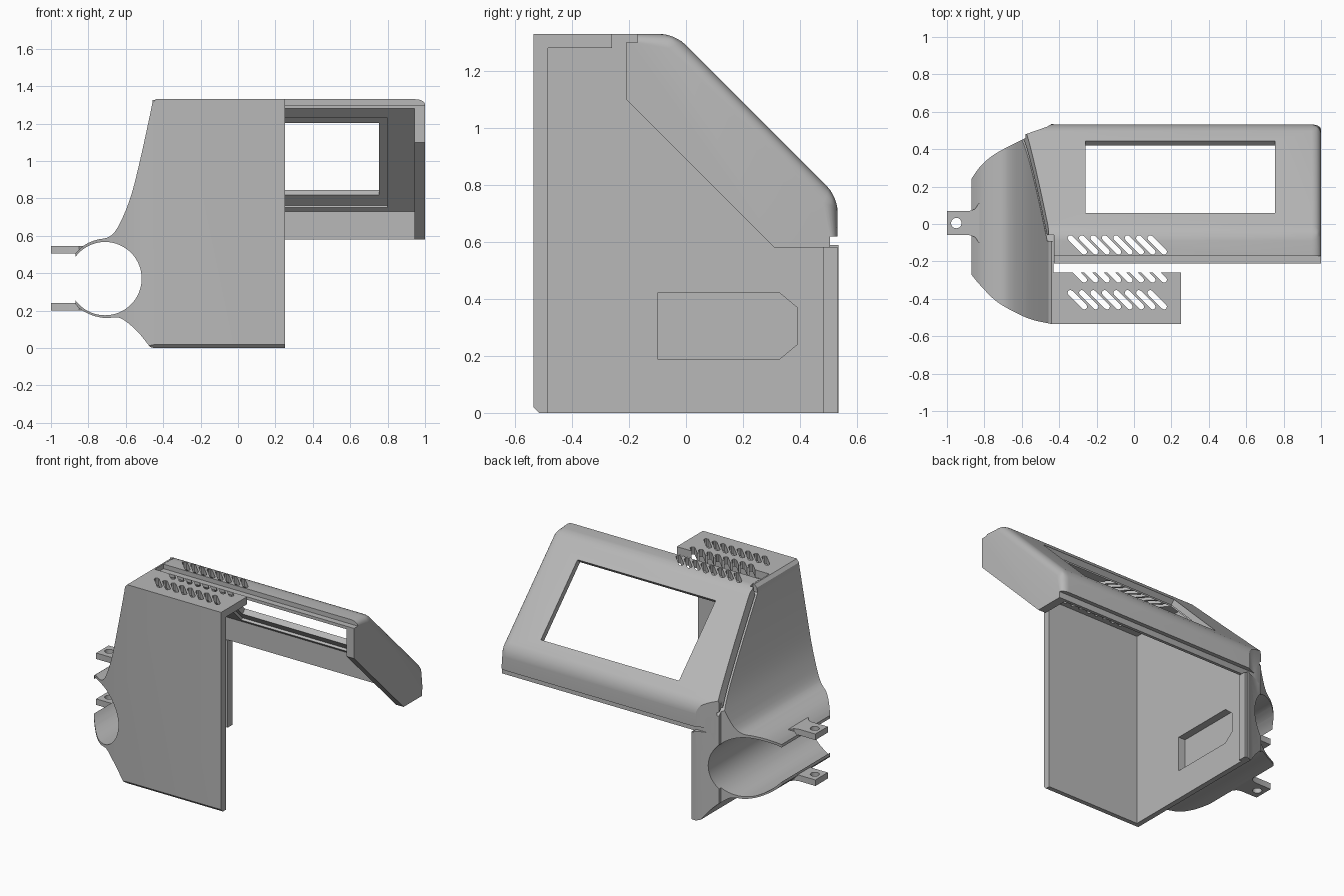
import bpy, bmesh, math
from mathutils import Vector

cube = bpy.data.objects.get("Cube")
if cube:
    bpy.data.objects.remove(cube)

grey = bpy.data.materials.new("plain grey")
grey.use_nodes = True
COLOUR = (0.48, 0.48, 0.48, 1)
grey.diffuse_color = COLOUR
grey.node_tree.nodes["Principled BSDF"].inputs["Base Color"].default_value = COLOUR


def place(axis, p, t):
    return {"x": (t, p[0], p[1]), "y": (p[0], t, p[1]), "z": (p[0], p[1], t)}[axis]


def prism(name, outlines, axis, a, b):
    """Extrude one or more closed outlines along an axis from a to b."""
    if not isinstance(outlines[0][0], (tuple, list)):
        outlines = [outlines]
    bm = bmesh.new()
    for pts in outlines:
        lo = [bm.verts.new(place(axis, p, a)) for p in pts]
        hi = [bm.verts.new(place(axis, p, b)) for p in pts]
        bm.faces.new(lo)
        bm.faces.new(hi[::-1])
        for i in range(len(pts)):
            j = (i + 1) % len(pts)
            bm.faces.new((lo[i], hi[i], hi[j], lo[j]))
    bmesh.ops.recalc_face_normals(bm, faces=bm.faces)
    mesh = bpy.data.meshes.new(name)
    bm.to_mesh(mesh)
    bm.free()
    mesh.materials.append(grey)
    obj = bpy.data.objects.new(name, mesh)
    bpy.context.collection.objects.link(obj)
    return obj


def box(name, x, y, z):
    return prism(name, [(x[0], y[0]), (x[1], y[0]), (x[1], y[1]), (x[0], y[1])], "z", *z)


def activate(obj):
    bpy.ops.object.select_all(action="DESELECT")
    obj.select_set(True)
    bpy.context.view_layer.objects.active = obj


def carve(obj, tool, mode="DIFFERENCE"):
    """Apply a boolean and throw the tool away."""
    activate(obj)
    mod = obj.modifiers.new("carve", "BOOLEAN")
    mod.operation, mod.object, mod.solver = mode, tool, "EXACT"
    bpy.ops.object.modifier_apply(modifier=mod.name)
    bpy.data.objects.remove(tool)


def spline(pts, steps=4):
    """Catmull-Rom curve through the points."""
    p = [Vector(q) for q in pts]
    p = [p[0] * 2 - p[1]] + p + [p[-1] * 2 - p[-2]]
    out = []
    for i in range(1, len(p) - 2):
        for s in range(steps):
            t = s / steps
            out.append(tuple(0.5 * (2 * p[i] + (p[i + 1] - p[i - 1]) * t
                       + (2 * p[i - 1] - 5 * p[i] + 4 * p[i + 1] - p[i + 2]) * t ** 2
                       + (3 * p[i] - p[i - 1] - 3 * p[i + 1] + p[i + 2]) * t ** 3)))
    return out + [tuple(pts[-1])]


def circle(cx, cy, r, n):
    return [(cx + r * math.cos(2 * math.pi * k / n), cy + r * math.sin(2 * math.pi * k / n))
            for k in range(n)]


# Shared curves: flared side seen from the front, bulge seen from above
flare = spline([(-.458, 1.31), (-.47, 1.25), (-.52, 1.02), (-.57, .82), (-.62, .69), (-.66, .62),
                (-.70, .59), (-.75, .58), (-.80, .562), (-.84, .535), (-.87, .505)])
belly = spline([(-.87, .235), (-.84, .205), (-.78, .175), (-.71, .16), (-.64, .163),
                (-.59, .135), (-.53, .08), (-.47, .005)])
bulge = (spline([(-.58, .46), (-.65, .425), (-.75, .37), (-.82, .31), (-.87, .24)])
         + spline([(-.87, -.27), (-.82, -.33), (-.74, -.41), (-.65, -.465), (-.55, -.51), (-.44, -.535)]))


def plan():
    return prism("plan_tool", [(2, .535), (-.44, .535), (-.465, .52), (-.58, .48)] + bulge
                 + [(2, -.535)], "z", -1, 3)


def clamp_bore():
    return prism("bore_tool", circle(-.711, .371, .196, 64), "y", -1, 1)


def vents():
    """Three rows of slanted, round-ended slots."""
    slots = []
    for row in (-.112, -.262, -.405):
        for k in range(8):
            cx = -.303 + .061 * k
            pts = []
            for sx, start in ((1, -135), (-1, 45)):
                for s in range(6):
                    a = math.radians(start + 36 * s)
                    pts.append((cx + sx * .037 + .015 * math.cos(a),
                                row - sx * .037 + .015 * math.sin(a)))
            slots.append(pts)
    return prism("vent_tool", slots, "z", 1.2, 1.5)


# Main body: front plate, top plate and the solid flared side
body = prism("side_body", [(.25, 1.33), (-.44, 1.33)] + flare + belly + [(-.45, 0), (.25, 0)],
             "y", -.7, .7)
carve(body, plan(), "INTERSECT")
carve(body, prism("slope_tool", [(-.6, .085), (-.43, -.085), (.6, -.085), (.6, .59), (.49, .59),
                                 (.49, .70), (-.09, 1.28), (-.09, 1.5), (-.6, 1.5)],
                  "x", -2, 2), "INTERSECT")
carve(body, prism("cavity_tool", [(-.485, -1), (1, -1), (1, 2), (-.26, 2), (-.26, 1.28), (-.485, 1.28)],
                  "x", -.43, 2))
carve(body, clamp_bore())
carve(body, prism("recess_tool", [(-.1, .19), (.33, .19), (.39, .24), (.39, .37), (.33, .42), (-.1, .42)],
                  "x", -.48, -.4))
carve(body, vents())

# Back post along the rear edge of the side
post = box("back_post", (-.445, -.412), (.48, .533), (0, .58))

# Clamp ears with screw holes
ears = []
for name, z in (("upper_clamp_ear", (.505, .545)), ("lower_clamp_ear", (.2, .24))):
    ear = prism(name, [(-1, -.06), (-.88, -.06), (-.85, -.07), (-.83, -.1), (-.79, -.1),
                       (-.79, .11), (-.83, .11), (-.85, .08), (-.88, .07), (-1, .07)], "z", *z)
    carve(ear, prism("hole_tool", circle(-.95, .005, .028, 24), "z", -1, 2))
    carve(ear, clamp_bore())
    ears.append(ear)

# Sloped hood: rounded shell, open below and at the front
hood = prism("screen_hood", [(-.17, 1.33), (-.04, 1.33), (.532, .758), (.532, .62), (.505, .62),
                             (.505, .58), (.31, .58), (-.21, 1.10), (-.21, 1.30), (-.17, 1.30)],
             "x", -.7, 1)
bm = bmesh.new()
bm.from_mesh(hood.data)
rounded = []
for e in bm.edges:
    mid = (e.verts[0].co + e.verts[1].co) / 2
    if max(v.co.x for v in e.verts) > .9 and mid.y + mid.z > 1.2:
        rounded.append(e)
bmesh.ops.bevel(bm, geom=rounded, offset=.05, segments=6, profile=.5, affect="EDGES")
bm.to_mesh(hood.data)
bm.free()
carve(hood, prism("hollow_tool", [(-.4, 1.28), (-.065, 1.28), (.485, .73), (.485, .3), (-.4, .3)],
                  "x", -2, .945))
carve(hood, prism("flare_tool", [(2, 1.5), (-.45, 1.5)] + flare + [(-.87, .3), (2, .3)],
                  "y", -1, 1), "INTERSECT")
carve(hood, plan(), "INTERSECT")
carve(hood, box("corner_tool", (-1, -.428), (-1, -.06), (1, 2)))

# Screen window with a shallow pocket on the inside
carve(hood, prism("window_tool", [(-.14, 1.03), (.26, 1.43), (.645, 1.045), (.245, .645)],
                  "x", -.26, .755))
carve(hood, prism("pocket_tool", [(-.004, 1.241), (.476, .761), (.365, .65), (-.115, 1.13)],
                  "x", -.3, .8))
carve(hood, vents())

for obj in [body, post, hood] + ears:
    activate(obj)
    bpy.ops.object.shade_smooth_by_angle(angle=math.radians(30))
